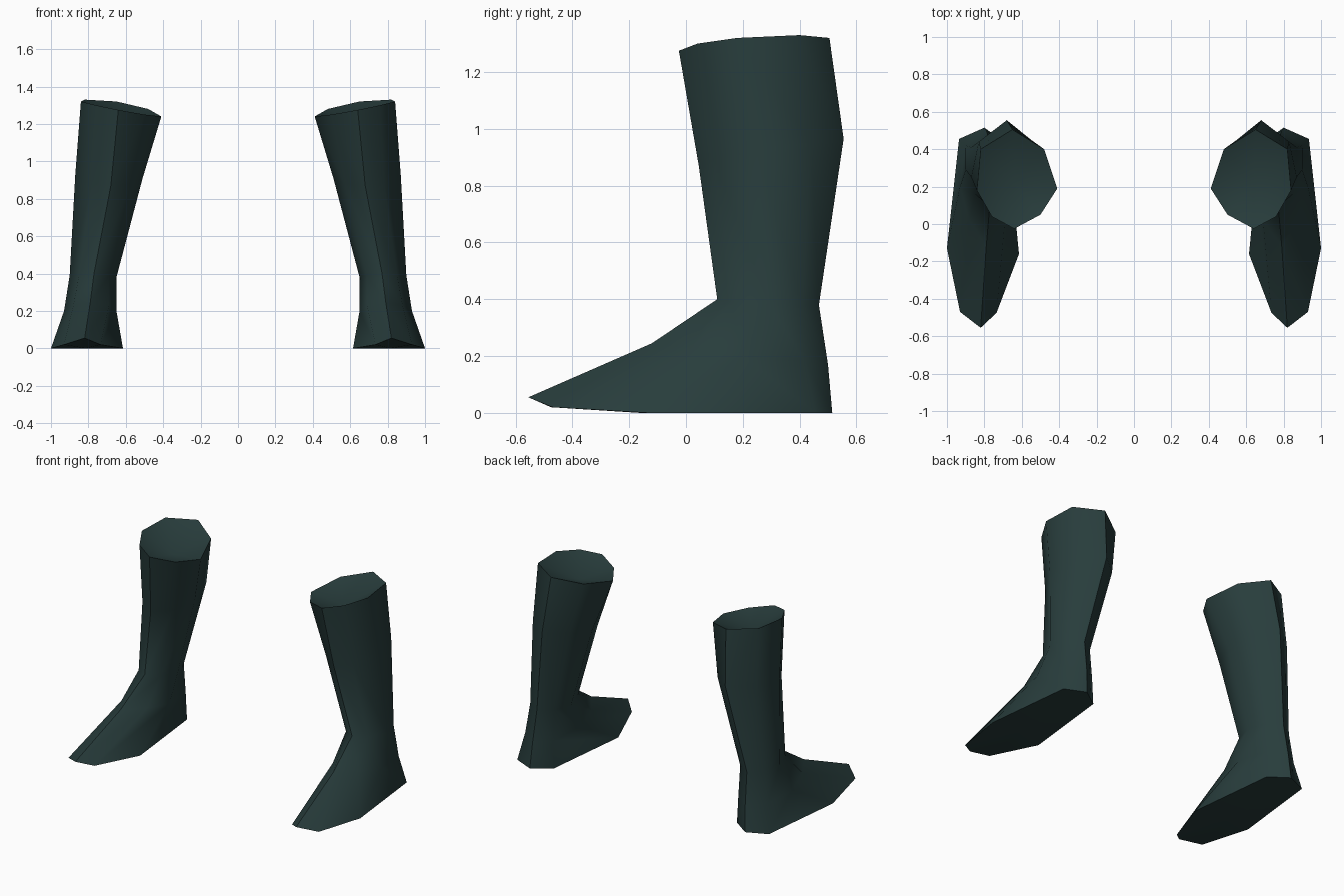
import bpy, bmesh
from mathutils import Vector

if "Cube" in bpy.data.objects:
    bpy.data.objects.remove(bpy.data.objects["Cube"])

leather = bpy.data.materials.new("dark_teal_leather")
leather.diffuse_color = (0.021, 0.046, 0.045, 1)
leather.use_nodes = True
leather.node_tree.nodes["Principled BSDF"].inputs["Base Color"].default_value = leather.diffuse_color

# Rings of the right boot, each starting front-outer and running
# outer, outer-back, back, inner-back, inner, inner-front, front
RIM = [(.76, .04, 1.30), (.84, .18, 1.32), (.82, .40, 1.33), (.65, .505, 1.32),
       (.48, .40, 1.28), (.41, .19, 1.24), (.50, .05, 1.25), (.64, -.025, 1.275)]
CALF = [(.78, .10, .89), (.87, .25, .93), (.83, .44, .95), (.68, .555, .965),
        (.55, .45, .95), (.51, .27, .91), (.57, .12, .88), (.68, .045, .87)]
ANKLE = [(.85, .16, .39), (.90, .29, .39), (.87, .41, .38), (.78, .468, .38),
         (.69, .41, .38), (.65, .29, .38), (.69, .16, .39), (.77, .11, .40)]
INSTEP = [(.88, .02, .23), (.93, .20, .20), (.90, .42, .18), (.79, .50, .17),
          (.69, .43, .18), (.65, .20, .20), (.69, .02, .23), (.79, -.12, .245)]
SOLE = [(.93, -.47, .02), (1.0, -.13, 0), (.935, .455, 0), (.80, .515, 0),
        (.68, .43, 0), (.615, -.16, 0), (.735, -.475, .02), (.82, -.555, .055)]


def build_boot(name, side):
    bm = bmesh.new()
    rings = [[bm.verts.new((side * x, y, z)) for x, y, z in ring]
             for ring in (RIM, CALF, ANKLE, INSTEP, SOLE)]
    n = len(RIM)
    # Shaft and foot walls
    for a, b in zip(rings, rings[1:]):
        for i in range(n):
            j = (i + 1) % n
            bm.faces.new((a[i], a[j], b[j], b[i]))
    # Sunken top and flat sole, each as a fan
    for ring, drop in ((rings[0], 0.09), (rings[-1], 0.0)):
        centre = sum((v.co for v in ring), Vector()) / n
        centre.z = max(0, centre.z - drop) if drop else 0
        hub = bm.verts.new(centre)
        for i in range(n):
            bm.faces.new((ring[i], ring[(i + 1) % n], hub))
    bmesh.ops.recalc_face_normals(bm, faces=bm.faces[:])
    mesh = bpy.data.meshes.new(name)
    bm.to_mesh(mesh)
    bm.free()
    mesh.materials.append(leather)
    boot = bpy.data.objects.new(name, mesh)
    bpy.context.collection.objects.link(boot)
    # Smooth leather with crisp rim and sole edges
    bpy.ops.object.select_all(action='DESELECT')
    boot.select_set(True)
    bpy.context.view_layer.objects.active = boot
    bpy.ops.object.shade_smooth_by_angle(angle=1.0)


build_boot("right_boot", 1)
build_boot("left_boot", -1)
